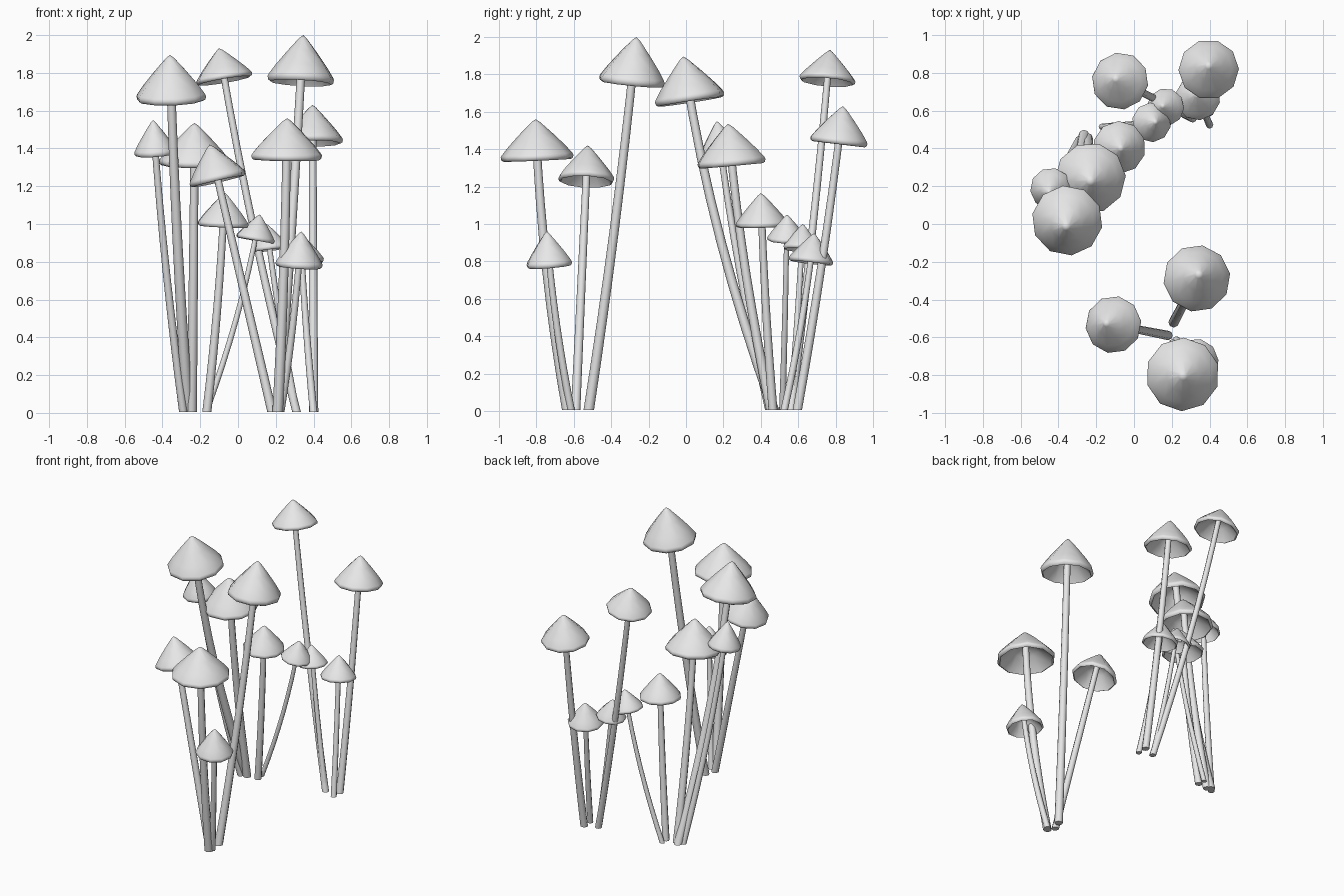
import bpy, bmesh, math
from mathutils import Vector, Matrix

cube = bpy.data.objects.get("Cube")
if cube:
    bpy.data.objects.remove(cube, do_unlink=True)

mat = bpy.data.materials.new("pale_grey")
mat.use_nodes = True
grey = (0.8, 0.8, 0.8, 1)
mat.diffuse_color = grey
mat.node_tree.nodes["Principled BSDF"].inputs["Base Color"].default_value = grey

CAP_SIDES, STEM_SIDES, STEM_STEPS = 10, 8, 8

# Cap cross-section from tip, over the rolled rim, to the hollow underside
CAP_PROFILE = [(0, 1), (.12, .93), (.45, .65), (.78, .35), (.97, .15), (1, .1),
               (.98, .03), (.92, 0), (.84, .08), (.45, .38), (0, .6)]


def loft(name, rings):
    """Skin a list of rings; a ring of one point closes to that point."""
    bm = bmesh.new()
    loops = [[bm.verts.new(p) for p in ring] for ring in rings]
    for a, b in zip(loops, loops[1:]):
        n = max(len(a), len(b))
        for i in range(n):
            j = (i + 1) % n
            quad = [a[i % len(a)], a[j % len(a)], b[j % len(b)], b[i % len(b)]]
            bm.faces.new(list(dict.fromkeys(quad)))
    for end in (loops[0], loops[-1]):
        if len(end) > 2:
            bm.faces.new(end)
    bmesh.ops.recalc_face_normals(bm, faces=bm.faces)
    mesh = bpy.data.meshes.new(name)
    bm.to_mesh(mesh)
    bm.free()
    mesh.materials.append(mat)
    ob = bpy.data.objects.new(name, mesh)
    bpy.context.collection.objects.link(ob)
    bpy.ops.object.select_all(action='DESELECT')
    ob.select_set(True)
    bpy.context.view_layer.objects.active = ob
    bpy.ops.object.shade_smooth_by_angle(angle=math.radians(50))
    return ob


def circle(r, z, n):
    if r == 0:
        return [Vector((0, 0, z))]
    return [Vector((r * math.cos(math.tau * i / n), r * math.sin(math.tau * i / n), z))
            for i in range(n)]


def mushroom(label, tip, base, radius, height, thick, bend):
    tip, base = Vector(tip), Vector((*base, 0.005))
    lean = tip - base
    axis = Vector((lean.x * (1 - bend), lean.y * (1 - bend), lean.z)).normalized()

    # Cap, tilted to follow the end of the stem
    rings = [circle(r * radius, h * height, CAP_SIDES) for r, h in CAP_PROFILE]
    cap = loft(label + "_cap", rings)
    cap.matrix_world = (Matrix.Translation(tip - axis * height)
                        @ axis.to_track_quat('Z', 'Y').to_matrix().to_4x4())

    # Stem, tapering and bending upright as it rises
    top = tip - axis * height * 0.35
    path = top - base
    rings = []
    for i in range(STEM_STEPS + 1):
        s = i / STEM_STEPS
        f = s + bend * s * (1 - s)
        centre = base + Vector((path.x * f, path.y * f, path.z * s))
        rings.append([centre + p for p in circle(thick * (1 - .22 * s), 0, STEM_SIDES)])
    loft(label + "_stem", rings)


# tip, foot, cap radius, cap height, stem radius, bend
front_clump = [
    ((.345, -.265, 2.0), (.21, -.52), .178, .255, .028, .2),
    ((-.15, -.525, 1.42), (.18, -.59), .152, .2, .025, .0),
    ((.26, -.805, 1.56), (.21, -.635), .195, .22, .028, .6),
    ((.335, -.745, .96), (.225, -.615), .125, .19, .021, .4),
]
middle_clump = [
    ((-.36, -.015, 1.895), (-.265, .47), .188, .245, .029, .4),
    ((-.45, .165, 1.55), (-.29, .445), .112, .185, .022, .3),
    ((-.23, .225, 1.535), (-.245, .455), .188, .225, .027, .4),
    ((-.07, .40, 1.165), (-.165, .465), .14, .18, .024, .4),
    ((.115, .54, 1.05), (-.17, .515), .105, .14, .017, .35),
]
back_clump = [
    ((.15, .625, 1.0), (.31, .56), .1, .14, .018, .2),
    ((.33, .685, .95), (.40, .525), .12, .16, .02, .3),
    ((-.10, .77, 1.93), (.31, .56), .152, .175, .023, .2),
    ((.395, .84, 1.63), (.40, .595), .16, .205, .025, .2),
]
for clump, members in (("front", front_clump), ("middle", middle_clump), ("back", back_clump)):
    for n, spec in enumerate(members, 1):
        mushroom(f"{clump}_mushroom_{n}", *spec)
